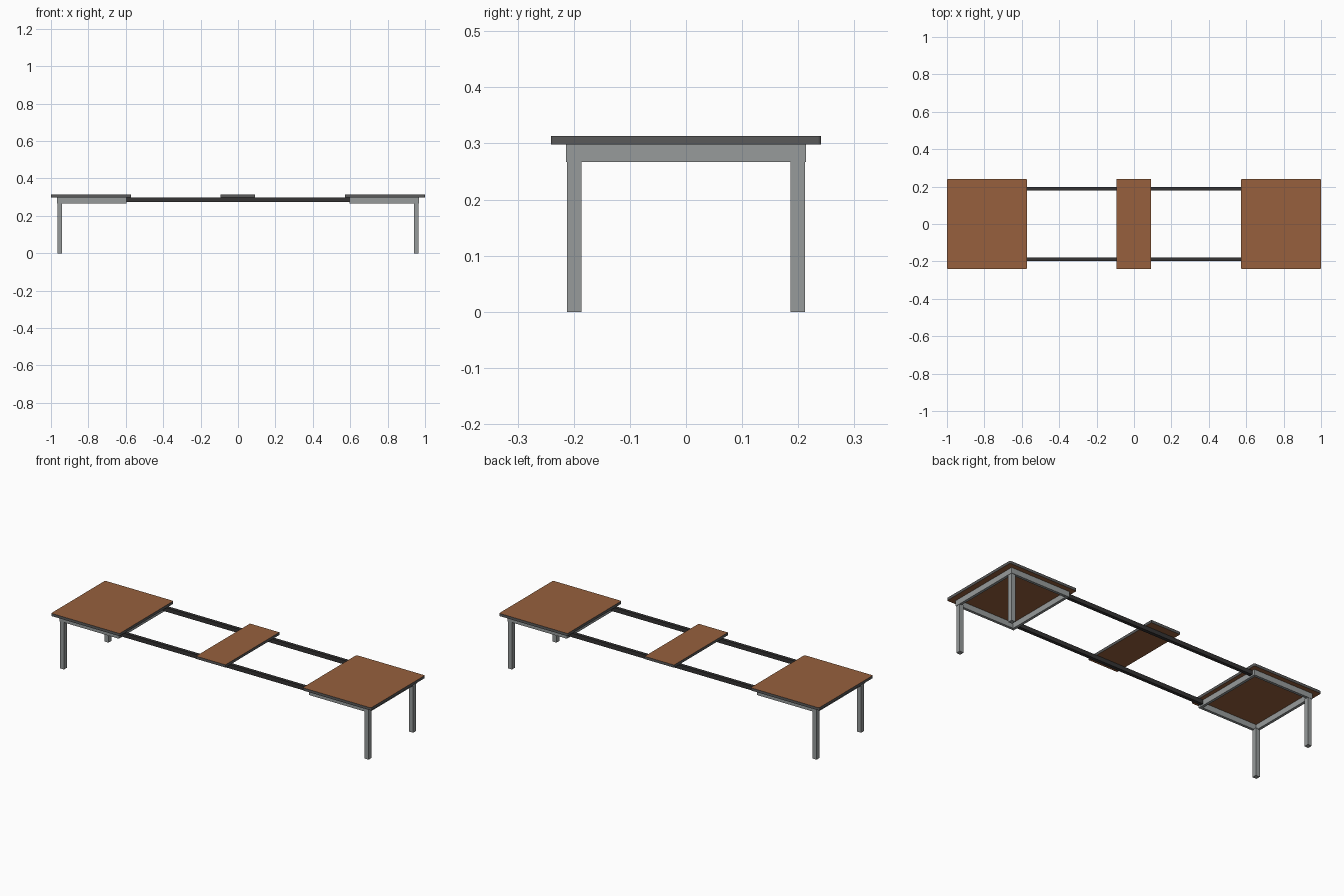
import bpy, bmesh
from mathutils import Vector

if "Cube" in bpy.data.objects:
    bpy.data.objects.remove(bpy.data.objects["Cube"])


def material(name, rgb):
    m = bpy.data.materials.new(name)
    m.diffuse_color = (*rgb, 1)
    m.use_nodes = True
    m.node_tree.nodes["Principled BSDF"].inputs["Base Color"].default_value = m.diffuse_color
    return m


WOOD = material("brown wood", (0.31, 0.117, 0.047))
EDGE = material("dark grey edging", (0.1, 0.1, 0.1))
METAL = material("grey metal", (0.31, 0.33, 0.33))
RAIL = material("black rail", (0.035, 0.034, 0.034))


def box(name, lo, hi, mats, round_corners=0):
    lo, hi = Vector(lo), Vector(hi)
    bm = bmesh.new()
    bmesh.ops.create_cube(bm, size=1)
    for v in bm.verts:
        v.co = Vector((lo[i] + (v.co[i] + 0.5) * (hi[i] - lo[i]) for i in range(3)))
    if round_corners:
        upright = [e for e in bm.edges
                   if abs(e.verts[0].co.z - e.verts[1].co.z) > 1e-4]
        bmesh.ops.bevel(bm, geom=upright, offset=round_corners, segments=3,
                        profile=0.5, affect='EDGES')
    bm.normal_update()
    if len(mats) > 1:  # sides of a board get the edging colour
        for f in bm.faces:
            f.material_index = 0 if abs(f.normal.z) > 0.5 else 1
    me = bpy.data.meshes.new(name)
    bm.to_mesh(me)
    bm.free()
    for m in mats:
        me.materials.append(m)
    ob = bpy.data.objects.new(name, me)
    bpy.context.collection.objects.link(ob)
    return ob


def mirrored_box(name, side, x0, x1, y0, y1, z0, z1, mats, r=0):
    xs = sorted((side * x0, side * x1))
    return box(name, (xs[0], y0, z0), (xs[1], y1, z1), mats, r)


TOP, BOARD, APRON = 0.313, 0.298, 0.267
for side, label in ((-1, "left"), (1, "right")):
    # end table top
    mirrored_box(label + "_table_top", side, 0.572, 1.0, -0.241, 0.241,
                 BOARD, TOP, [WOOD, EDGE], 0.006)
    # metal frame beneath the top
    mirrored_box(label + "_outer_apron", side, 0.952, 0.967, -0.214, 0.214,
                 APRON, BOARD, [METAL])
    mirrored_box(label + "_inner_apron", side, 0.595, 0.61, -0.214, 0.214,
                 APRON, BOARD, [METAL])
    for s, where in ((-1, "front"), (1, "back")):
        ys = sorted((s * 0.199, s * 0.214))
        mirrored_box(f"{label}_{where}_apron", side, 0.61, 0.952, ys[0], ys[1],
                     APRON, BOARD, [METAL])
        # leg
        ys = sorted((s * 0.186, s * 0.212))
        mirrored_box(f"{label}_{where}_leg", side, 0.94, 0.965, ys[0], ys[1],
                     0, APRON + 0.004, [METAL])

# loose middle leaf
box("middle_leaf", (-0.094, -0.241, BOARD), (0.09, 0.241, TOP), [WOOD, EDGE])

# extension rails
for s, where in ((-1, "front"), (1, "back")):
    ys = sorted((s * 0.179, s * 0.198))
    box(where + "_rail", (-0.6, ys[0], 0.275), (0.6, ys[1], BOARD), [RAIL])
